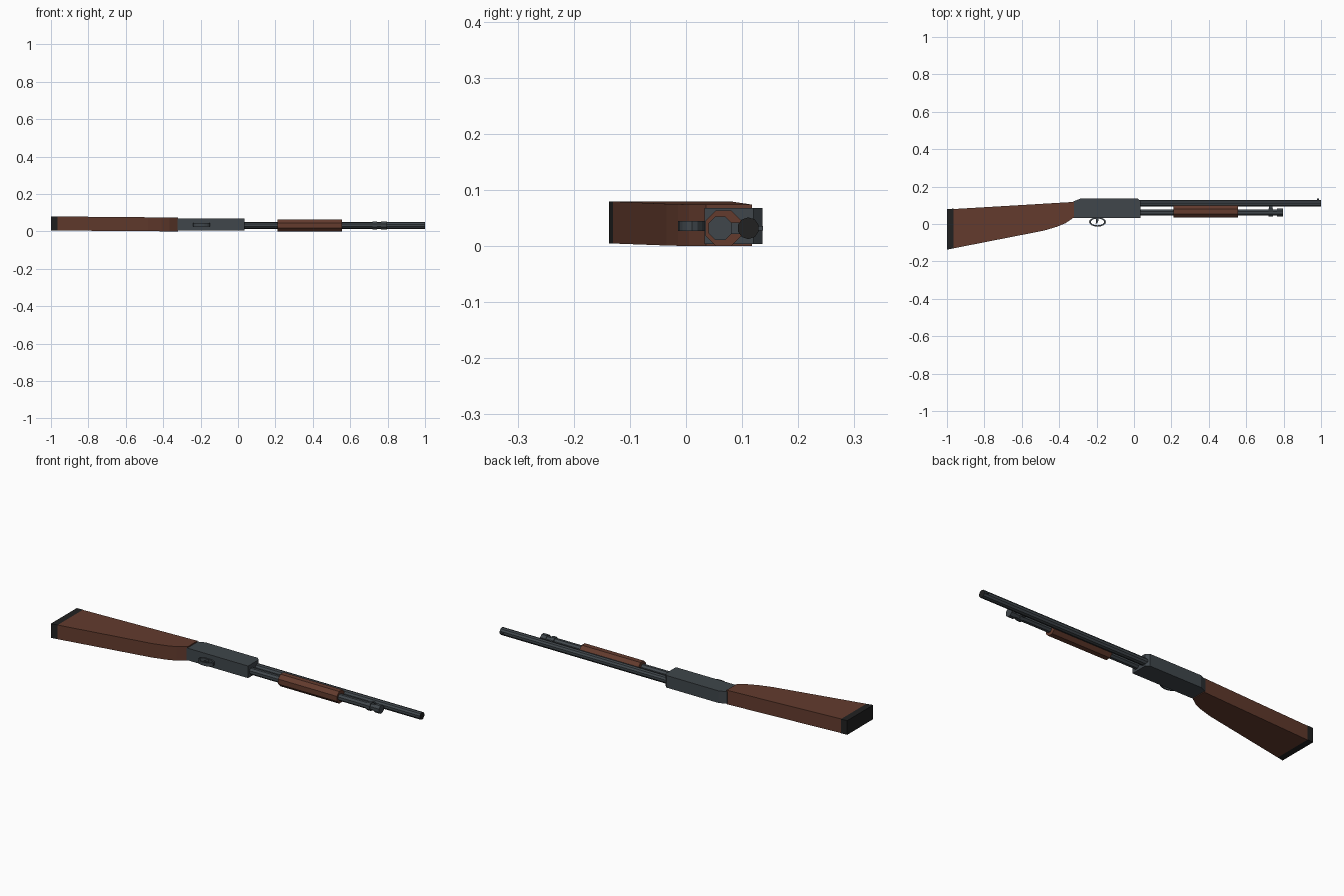
import bpy, bmesh, math
from mathutils import Matrix

cube = bpy.data.objects.get("Cube")
if cube:
    bpy.data.objects.remove(cube, do_unlink=True)


def material(name, rgb):
    m = bpy.data.materials.new(name)
    m.use_nodes = True
    m.diffuse_color = (*rgb, 1)
    m.node_tree.nodes["Principled BSDF"].inputs["Base Color"].default_value = (*rgb, 1)
    return m


WOOD = material("brown wood", (0.125, 0.044, 0.027))
STEEL = material("blued steel", (0.05, 0.061, 0.07))
BLACK = material("black rubber", (0.015, 0.015, 0.015))
AXIS_Z = 0.032


def finish(name, bm, *mats):
    bmesh.ops.recalc_face_normals(bm, faces=bm.faces)
    mesh = bpy.data.meshes.new(name)
    bm.to_mesh(mesh)
    bm.free()
    obj = bpy.data.objects.new(name, mesh)
    bpy.context.collection.objects.link(obj)
    for m in mats:
        mesh.materials.append(m)
    return obj


def slab(name, outline, z_range, mat):
    """Extrude an xy outline; z_range gives bottom and top height at each x."""
    bm = bmesh.new()
    low, high = [[bm.verts.new((x, y, z_range(x)[i])) for x, y in outline] for i in (0, 1)]
    bm.faces.new(low)
    bm.faces.new(high)
    n = len(outline)
    for i in range(n):
        j = (i + 1) % n
        bm.faces.new((low[i], low[j], high[j], high[i]))
    return finish(name, bm, mat)


def tube(name, x0, x1, y, radius, mat, sides=8, end_mat=None):
    """Faceted rod along x, measured across the flats."""
    bm = bmesh.new()
    bmesh.ops.create_cone(bm, cap_ends=True, segments=sides, depth=x1 - x0,
                          radius1=radius / math.cos(math.pi / sides),
                          radius2=radius / math.cos(math.pi / sides))
    bm.transform(Matrix.Translation(((x0 + x1) / 2, y, AXIS_Z))
                 @ Matrix.Rotation(math.pi / 2, 4, "Y")
                 @ Matrix.Rotation(math.pi / sides, 4, "Z"))
    bm.normal_update()
    if end_mat:
        for f in bm.faces:
            f.material_index = int(f.normal.x > 0.9)
    return finish(name, bm, mat, *([end_mat] if end_mat else []))


def stock_z(x):
    t = (x + 1) / 0.68
    return 0.005 - 0.005 * t, 0.08 - 0.006 * t


# Shoulder stock and butt pad
slab("stock", [(-0.965, 0.08), (-0.965, -0.13), (-0.48, -0.035), (-0.41, -0.014),
               (-0.365, 0.005), (-0.32, 0.036), (-0.32, 0.118)], stock_z, WOOD)
slab("butt_pad", [(-1, 0.08), (-1, -0.137), (-0.965, -0.13), (-0.965, 0.082)], stock_z, BLACK)

# Receiver with sloped ends along its top
slab("receiver", [(-0.325, 0.033), (-0.325, 0.12), (-0.285, 0.136), (0.02, 0.136),
                  (0.036, 0.12), (0.036, 0.033)], lambda x: (0.004, 0.068), STEEL)

# Barrel, magazine tube and pump grip
tube("barrel", 0.02, 1.0, 0.111, 0.0185, STEEL, 10, BLACK)
tube("magazine_tube", 0.02, 0.78, 0.061, 0.0165, STEEL)
tube("magazine_cap", 0.765, 0.797, 0.061, 0.021, STEEL)
tube("pump_grip", 0.21, 0.555, 0.067, 0.032, WOOD)

# Clamp joining the magazine to the barrel, and the bead sight
tube("clamp_ring", 0.72, 0.742, 0.061, 0.021, STEEL)
slab("clamp_bridge", [(0.722, 0.07), (0.74, 0.07), (0.74, 0.105), (0.722, 0.105)],
     lambda x: (0.022, 0.042), STEEL)
slab("bead_sight", [(0.978, 0.125), (0.99, 0.125), (0.99, 0.137), (0.978, 0.137)],
     lambda x: (0.028, 0.036), STEEL)

# Oval trigger guard made from two stacked rings
bm = bmesh.new()
N = 16
rings = []
for rx, ry, z in ((0.045, 0.025, 0.027), (0.045, 0.025, 0.045),
                  (0.036, 0.018, 0.045), (0.036, 0.018, 0.027)):
    rings.append([bm.verts.new((-0.195 + rx * math.cos(2 * math.pi * i / N),
                                0.011 + ry * math.sin(2 * math.pi * i / N), z))
                  for i in range(N)])
for k in range(4):
    a, b = rings[k], rings[(k + 1) % 4]
    for i in range(N):
        j = (i + 1) % N
        bm.faces.new((a[i], a[j], b[j], b[i]))
finish("trigger_guard", bm, STEEL)

# Curved trigger blade
slab("trigger", [(-0.202, 0.036), (-0.188, 0.036), (-0.19, 0.018), (-0.198, 0.003),
                 (-0.205, 0.004), (-0.202, 0.02)], lambda x: (0.031, 0.041), STEEL)
